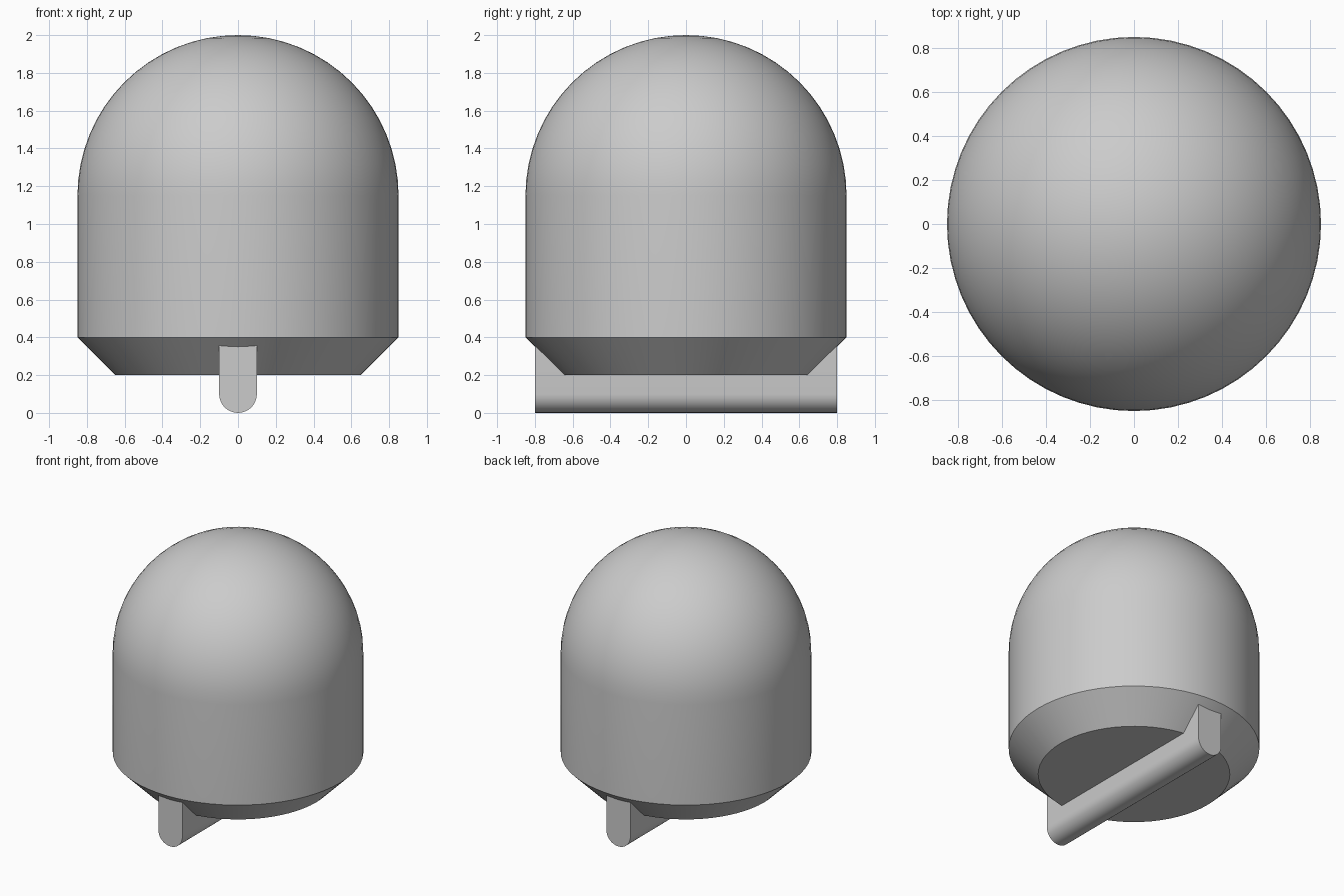
import bpy, bmesh, math
from math import sin, cos, pi

cube = bpy.data.objects.get("Cube")
if cube:
    bpy.data.objects.remove(cube, do_unlink=True)

grey = bpy.data.materials.new("plain grey")
grey.use_nodes = True
colour = (0.6, 0.6, 0.6, 1)
grey.diffuse_color = colour
grey.node_tree.nodes["Principled BSDF"].inputs["Base Color"].default_value = colour

RADIUS = 0.85


def finish(name, bm):
    bmesh.ops.remove_doubles(bm, verts=bm.verts, dist=1e-5)
    bmesh.ops.recalc_face_normals(bm, faces=bm.faces)
    mesh = bpy.data.meshes.new(name)
    bm.to_mesh(mesh)
    bm.free()
    obj = bpy.data.objects.new(name, mesh)
    mesh.materials.append(grey)
    bpy.context.collection.objects.link(obj)
    bpy.ops.object.select_all(action="DESELECT")
    obj.select_set(True)
    bpy.context.view_layer.objects.active = obj
    bpy.ops.object.shade_smooth_by_angle(angle=math.radians(30))
    return obj


# Domed body: flat base, chamfer, straight wall and hemisphere, lathed round z
profile = [(0, 0.2), (0.65, 0.2), (RADIUS, 0.4)]
for i in range(17):
    a = pi / 2 * i / 16
    profile.append((RADIUS * cos(a), 1.15 + RADIUS * sin(a)))
bm = bmesh.new()
points = [bm.verts.new((r, 0, z)) for r, z in profile]
edges = [bm.edges.new(pair) for pair in zip(points, points[1:])]
bmesh.ops.spin(bm, geom=points + edges, cent=(0, 0, 0), axis=(0, 0, 1),
               angle=2 * pi, steps=64, use_merge=True)
finish("domed_body", bm)

# Keel bar under the body: rounded lower edge, top buried in the body
outline = [(0.1, 0.38), (-0.1, 0.38)]
for i in range(17):
    a = pi + pi * i / 16
    outline.append((0.1 * cos(a), 0.1 + 0.1 * sin(a)))
bm = bmesh.new()
end = bm.faces.new([bm.verts.new((x, -0.8, z)) for x, z in outline])
out = bmesh.ops.extrude_face_region(bm, geom=[end], use_keep_orig=True)
moved = [v for v in out["geom"] if isinstance(v, bmesh.types.BMVert)]
bmesh.ops.translate(bm, verts=moved, vec=(0, 1.6, 0))
finish("keel_bar", bm)
